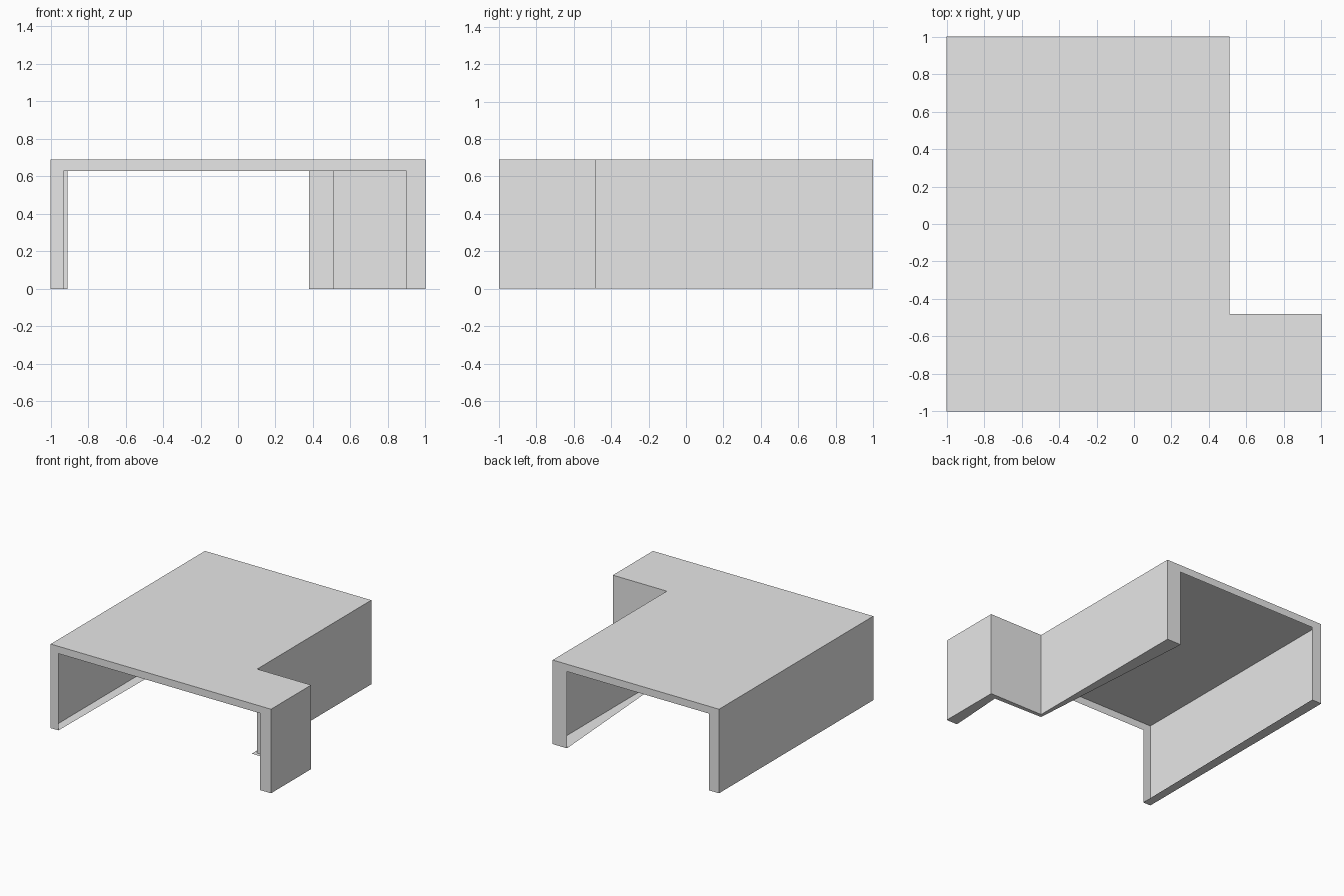
import bpy

cube = bpy.data.objects.get("Cube")
if cube:
    bpy.data.objects.remove(cube, do_unlink=True)

HEIGHT = 0.69
LINTEL = 0.63

# Single plain colour
grey = bpy.data.materials.new("light grey")
grey.use_nodes = True
grey.diffuse_color = (0.8, 0.8, 0.8, 1)
for node in grey.node_tree.nodes:
    if node.type == "BSDF_PRINCIPLED":
        node.inputs["Base Color"].default_value = grey.diffuse_color


def add_part(name, polygons):
    """Make one flat-shaded object from a list of polygons."""
    verts, faces = [], []
    for polygon in polygons:
        start = len(verts)
        verts.extend(polygon)
        faces.append(range(start, len(verts)))
    mesh = bpy.data.meshes.new(name)
    mesh.from_pydata(verts, [], [list(face) for face in faces])
    mesh.materials.append(grey)
    mesh.update()
    part = bpy.data.objects.new(name, mesh)
    bpy.context.collection.objects.link(part)
    return part


def at_height(points, z):
    return [(x, y, z) for x, y in points]


def wall_panels(path):
    """Upright panels along a plan path, facing right of travel."""
    low, high = at_height(path, 0), at_height(path, HEIGHT)
    return [(low[i], low[i + 1], high[i + 1], high[i]) for i in range(len(path) - 1)]


def rim_strips(outer, inner):
    """Downward-facing strips between two plan paths."""
    a, b = at_height(outer, 0), at_height(inner, 0)
    return [(a[i], b[i], b[i + 1], a[i + 1]) for i in range(len(outer) - 1)]


def portal(y, left, inner_left, inner_right, right):
    """Flat frame around an opening that reaches the ground."""
    profile = [(left, 0), (inner_left, 0), (inner_left, LINTEL),
               (inner_right, LINTEL), (inner_right, 0), (right, 0),
               (right, HEIGHT), (left, HEIGHT)]
    return [(x, y, z) for x, z in profile]


# Plan of the stepped side and the straight side
stepped_outer = [(1, -1), (1, -0.48), (0.51, -0.48), (0.51, 1)]
stepped_inner = [(0.9, -1), (0.93, -0.52), (0.485, -0.51), (0.38, 1)]
straight_outer = [(-1, 1), (-1, -1)]
straight_inner = [(-0.91, 1), (-0.93, -1)]

# Roof
add_part("roof_panel", [at_height(stepped_outer + straight_outer, HEIGHT)])

# Outer walls and the rims under them
add_part("stepped_wall", wall_panels(stepped_outer))
add_part("straight_wall", wall_panels(straight_outer))
add_part("stepped_wall_rim", rim_strips(stepped_outer, stepped_inner))
add_part("straight_wall_rim", rim_strips(straight_outer, straight_inner))

# Open frames at both ends
add_part("front_frame", [portal(-1, -1, -0.93, 0.9, 1)])
add_part("back_frame", [portal(1, -1, -0.91, 0.38, 0.51)[::-1]])
